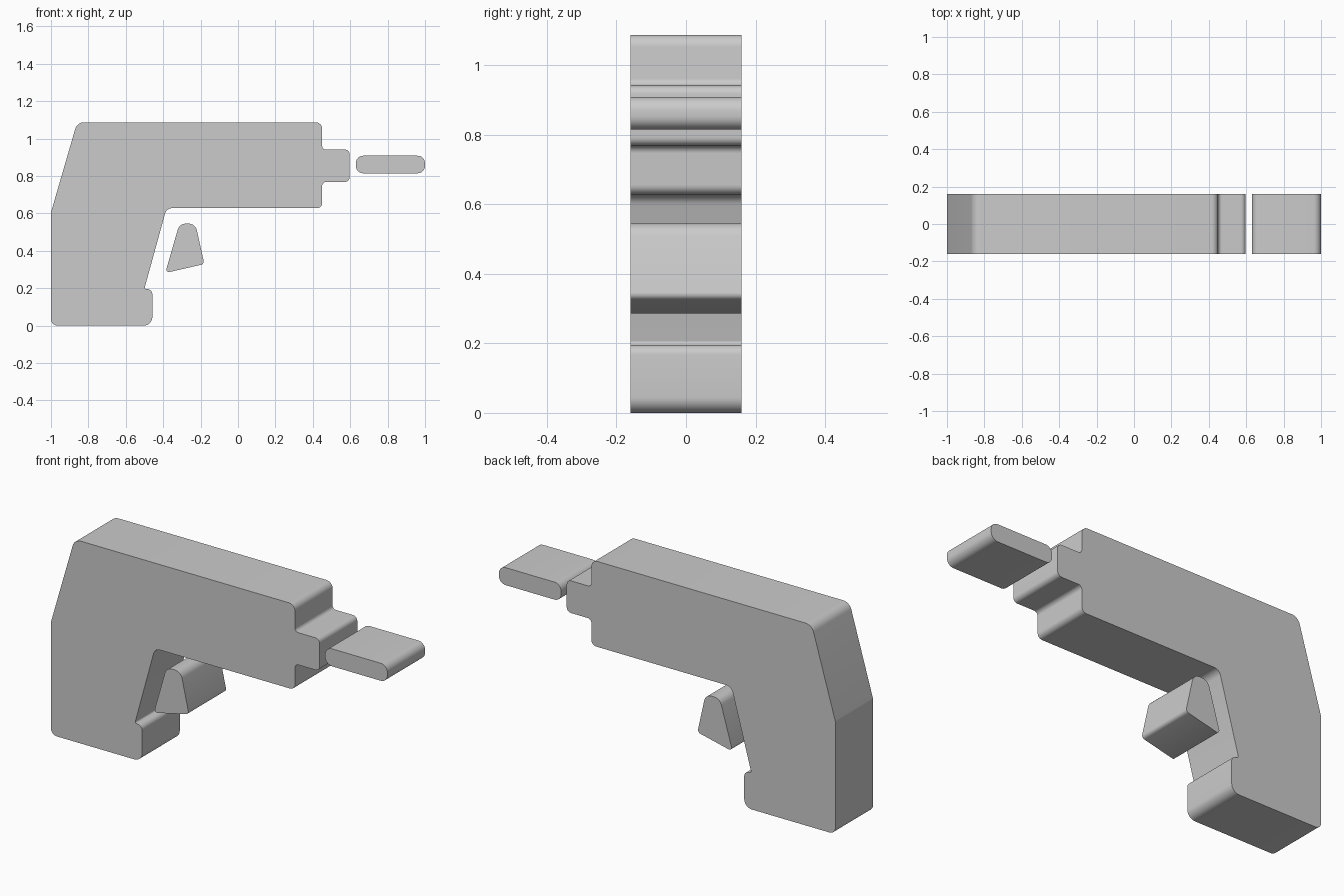
import bpy, bmesh
from math import radians, tan
from mathutils import Vector

if "Cube" in bpy.data.objects:
    bpy.data.objects.remove(bpy.data.objects["Cube"])

HALF_DEPTH = 0.16


def rounded(corners, steps=8):
    """Fillet each (x, z, radius) corner of a closed outline."""
    pts = []
    n = len(corners)
    for i, (x, z, r) in enumerate(corners):
        p = Vector((x, z))
        a = (Vector(corners[i - 1][:2]) - p).normalized()
        b = (Vector(corners[(i + 1) % n][:2]) - p).normalized()
        half = a.angle(b) / 2
        if r == 0:
            pts.append(p)
            continue
        start = p + a * (r / tan(half))
        end = p + b * (r / tan(half))
        centre = p + (a + b).normalized() * (r ** 2 + (r / tan(half)) ** 2) ** 0.5
        u, v = start - centre, end - centre
        for k in range(steps + 1):
            t = k / steps
            d = Vector(u.to_3d()).slerp(v.to_3d(), t) if hasattr(Vector, "slerp") else u.lerp(v, t)
            pts.append(centre + Vector(d[:2]).normalized() * r)
    return pts


def extrude_profile(name, corners):
    bm = bmesh.new()
    verts = [bm.verts.new((p.x, -HALF_DEPTH, p.y)) for p in rounded(corners)]
    face = bm.faces.new(verts)
    ret = bmesh.ops.extrude_face_region(bm, geom=[face], use_keep_orig=True)
    moved = [g for g in ret["geom"] if isinstance(g, bmesh.types.BMVert)]
    bmesh.ops.translate(bm, verts=moved, vec=(0, 2 * HALF_DEPTH, 0))
    bmesh.ops.recalc_face_normals(bm, faces=bm.faces)
    mesh = bpy.data.meshes.new(name)
    bm.to_mesh(mesh)
    bm.free()
    obj = bpy.data.objects.new(name, mesh)
    bpy.context.collection.objects.link(obj)
    bpy.ops.object.select_all(action='DESELECT')
    obj.select_set(True)
    bpy.context.view_layer.objects.active = obj
    bpy.ops.object.shade_smooth_by_angle(angle=radians(30))
    return obj


# Drill housing: handle, motor barrel and stepped chuck
extrude_profile("drill_body", [
    (-1.0, 0.0, 0.035), (-0.458, 0.0, 0.045), (-0.458, 0.195, 0.028),
    (-0.501, 0.195, 0.01), (-0.382, 0.628, 0.04), (0.45, 0.628, 0.028),
    (0.45, 0.768, 0.022), (0.597, 0.768, 0.025), (0.597, 0.941, 0.025),
    (0.45, 0.941, 0.02), (0.45, 1.087, 0.035), (-0.86, 1.087, 0.05),
    (-1.0, 0.605, 0.03)])

# Trigger
extrude_profile("trigger", [
    (-0.389, 0.281, 0.014), (-0.18, 0.329, 0.018),
    (-0.228, 0.545, 0.045), (-0.313, 0.545, 0.045)])

# Drill bit
extrude_profile("drill_bit", [
    (0.63, 0.814, 0.04), (1.0, 0.814, 0.04),
    (1.0, 0.908, 0.04), (0.63, 0.908, 0.04)])
